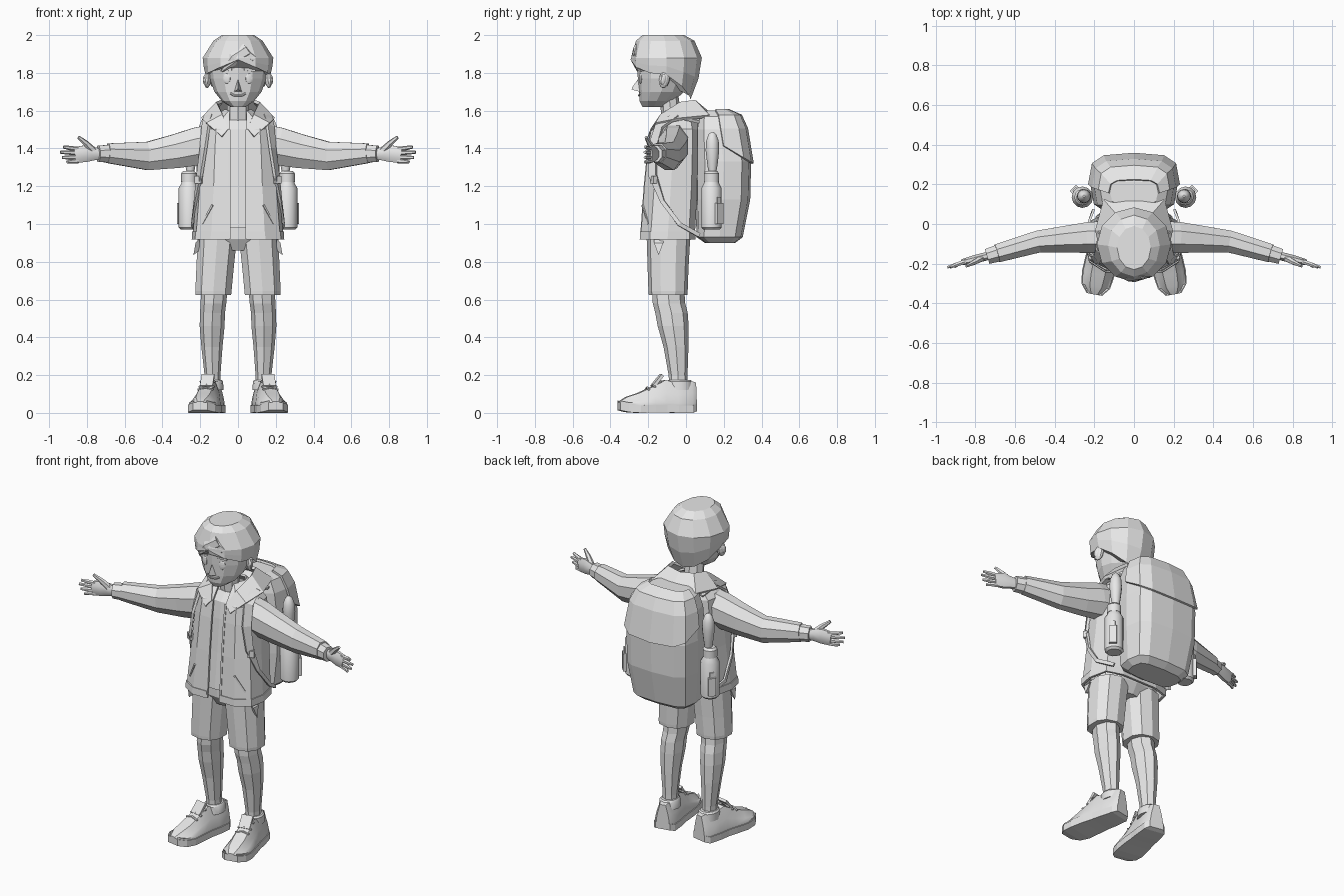
import bpy, bmesh, math
from mathutils import Vector, Matrix, Euler

cube = bpy.data.objects.get("Cube")
if cube:
    bpy.data.objects.remove(cube, do_unlink=True)

grey = bpy.data.materials.new("plain_grey")
grey.use_nodes = True
grey.diffuse_color = (0.8, 0.8, 0.8, 1)
grey.node_tree.nodes["Principled BSDF"].inputs["Base Color"].default_value = (0.8, 0.8, 0.8, 1)


def finish(name, bm, mirror=False, smooth=False, solid=0):
    bmesh.ops.recalc_face_normals(bm, faces=bm.faces)
    me = bpy.data.meshes.new(name)
    bm.to_mesh(me)
    bm.free()
    me.materials.append(grey)
    ob = bpy.data.objects.new(name, me)
    bpy.context.collection.objects.link(ob)
    if mirror:
        ob.modifiers.new("mirror", 'MIRROR')
    if solid:
        mod = ob.modifiers.new("thickness", 'SOLIDIFY')
        mod.thickness, mod.offset = solid, 0
    if smooth:
        bpy.ops.object.select_all(action='DESELECT')
        ob.select_set(True)
        bpy.context.view_layer.objects.active = ob
        bpy.ops.object.shade_smooth_by_angle(angle=math.radians(35))
    return ob


def loft(name, rows, closed=True, **kw):
    """Bridge rows of points; closed rows get end caps."""
    bm = bmesh.new()
    rings = [[bm.verts.new(p) for p in row] for row in rows]
    n = len(rings[0])
    for a, b in zip(rings, rings[1:]):
        for i in range(n if closed else n - 1):
            j = (i + 1) % n
            bm.faces.new((a[i], a[j], b[j], b[i]))
    if closed:
        bm.faces.new(rings[0])
        bm.faces.new(rings[-1])
    return finish(name, bm, **kw)


def ring(z, cx, cy, rx, ry, n=12, e=1.0):
    """Horizontal rounded section, first point at the front."""
    def power(v):
        return math.copysign(abs(v) ** e, v) if abs(v) > 1e-6 else 0
    return [Vector((cx + rx * power(math.sin(a)), cy - ry * power(math.cos(a)), z))
            for a in (math.tau * i / n for i in range(n))]


def stack(name, levels, n=12, e=1.0, **kw):
    return loft(name, [ring(*lv, n=n, e=e) for lv in levels], **kw)


def tube(name, path, sizes, n=8, up=lambda p: Vector((0, 0, 1)), **kw):
    """Sweep an oval (or a flat bar when n is 4) along a path."""
    pts = [Vector(p) for p in path]
    if not isinstance(sizes, list):
        sizes = [sizes] * len(pts)
    rows = []
    for i, p in enumerate(pts):
        t = (pts[min(i + 1, len(pts) - 1)] - pts[max(i - 1, 0)]).normalized()
        side = t.cross(up(p)).normalized()
        top = side.cross(t)
        w, h = sizes[i]
        k = math.sqrt(2) if n == 4 else 1
        rows.append([p + side * w * k * math.cos(a) + top * h * k * math.sin(a)
                     for a in (math.tau * (j + 0.5) / n for j in range(n))])
    return loft(name, rows, **kw)


def solid_shape(name, kind, loc, size, rot=(0, 0, 0), **kw):
    bm = bmesh.new()
    m = Matrix.LocRotScale(Vector(loc), Euler(rot), Vector(size))
    if kind == "ball":
        bmesh.ops.create_uvsphere(bm, u_segments=10, v_segments=7, radius=1, matrix=m)
    else:
        bmesh.ops.create_cube(bm, size=2, matrix=m)
    return finish(name, bm, **kw)


# Head, neck and face
stack("head", [(1.62, 0, -.17, .04, .06), (1.65, 0, -.155, .085, .09), (1.7, 0, -.13, .125, .12),
               (1.77, 0, -.115, .15, .14), (1.85, 0, -.115, .155, .145), (1.93, 0, -.1, .13, .13)])
stack("neck", [(1.5, 0, -.07, .06, .055), (1.68, 0, -.09, .058, .05)], n=8)
solid_shape("ear", "ball", (.162, -.115, 1.765), (.018, .03, .046), (-.2, 0, .3), mirror=True)
solid_shape("ear_inner", "ball", (.175, -.12, 1.765), (.01, .016, .028), (-.2, 0, .3), mirror=True)
loft("nose", [[(-.02, -.245, 1.7), (.02, -.245, 1.7), (0, -.245, 1.78)],
              [(-.004, -.288, 1.712), (.004, -.288, 1.712), (0, -.286, 1.722)]])
solid_shape("eye", "ball", (.06, -.241, 1.77), (.021, .006, .027), (0, 0, .25), mirror=True)
solid_shape("eyebrow", "box", (.062, -.245, 1.815), (.03, .004, .005), (0, .12, .25), mirror=True)
tube("mouth", [(-.04, -.243, 1.692), (-.018, -.25, 1.68), (.018, -.25, 1.68), (.04, -.243, 1.692)],
     (.004, .006), n=6)

# Hair: a faceted cap whose lower edge falls from the fringe to the nape
edge_z = [1.87, 1.83, 1.8, 1.79, 1.73, 1.68, 1.66]
edge_r = [1.02, 1, .97, .92, .87, .74, .68]
crown = [ring(2, 0, -.12, .085, .11), ring(1.97, 0, -.11, .13, .155), ring(1.88, 0, -.103, .187, .187)]
edge, middle = [], []
for i, p in enumerate(crown[-1]):
    k = min(i, 12 - i)
    q = Vector((p.x * edge_r[k], -.103 + (p.y + .103) * edge_r[k], edge_z[k]))
    edge.append(q)
    middle.append(p.lerp(q, .5) + Vector(((p.x - q.x) * .2, (p.y - q.y) * .2, 0)))
loft("hair", crown + [middle, edge])
tube("fringe_right", [(.05, -.26, 1.92), (-.02, -.275, 1.875), (-.085, -.255, 1.81)],
     [(.018, .04), (.016, .035), (.004, .006)], n=6)
tube("fringe_left", [(.02, -.265, 1.92), (.08, -.255, 1.875), (.145, -.2, 1.81)],
     [(.018, .03), (.016, .025), (.004, .006)], n=6)

# Shirt and open jacket
stack("shirt", [(.98, 0, -.1, .2, .128), (1.2, 0, -.08, .185, .123), (1.4, 0, -.07, .17, .113),
                (1.5, 0, -.065, .15, .103), (1.55, 0, -.06, .08, .067)], e=.6)


def jacket_row(z, rx, yf, yb):
    return [(.045, yf, z), (rx * .6, yf, z), (rx * .93, yf + .05, z), (rx, (yf + yb) / 2, z),
            (rx * .9, yb - .03, z), (rx * .5, yb, z), (0, yb, z)]


loft("jacket", [jacket_row(*r) for r in [
    (.92, .235, -.235, .04), (1.2, .212, -.215, .055), (1.4, .2, -.195, .06),
    (1.5, .19, -.18, .06), (1.56, .13, -.135, .05), (1.6, .07, -.1, .02)]],
    closed=False, mirror=True, solid=.012)
loft("jacket_hem", [jacket_row(.918, .238, -.238, .043), jacket_row(.96, .236, -.236, .045)],
     closed=False, mirror=True, solid=.014)
tube("zip_edge", [(.046, -.238, .92), (.046, -.218, 1.2), (.046, -.198, 1.4), (.046, -.183, 1.5)],
     (.006, .006), n=4, up=lambda p: Vector((0, -1, 0)), mirror=True)
tube("pocket_slit", [(.135, -.23, 1.1), (.19, -.198, 1)], (.005, .005), n=4, mirror=True)
loft("collar", [
    [(.05, -.18, 1.5), (.08, -.13, 1.575), (.11, -.03, 1.64), (.085, .045, 1.65), (0, .055, 1.64)],
    [(.085, -.195, 1.46), (.165, -.155, 1.53), (.19, -.03, 1.555), (.15, .12, 1.57), (0, .15, 1.56)]],
    closed=False, mirror=True, solid=.018)

# Sleeves, cuffs and hands
tube("sleeve", [(.14, -.065, 1.42), (.22, -.068, 1.41), (.33, -.075, 1.385),
                (.48, -.088, 1.36), (.69, -.148, 1.375)],
     [(.085, .115), (.085, .108), (.073, .097), (.06, .081), (.05, .056)], mirror=True)
tube("cuff", [(.685, -.147, 1.372), (.74, -.164, 1.372)], [(.046, .05), (.042, .047)], mirror=True)
tube("palm", [(.72, -.157, 1.37), (.765, -.168, 1.372), (.81, -.18, 1.372), (.865, -.192, 1.365)],
     [(.022, .03), (.023, .038), (.023, .048), (.016, .044)], mirror=True, smooth=True)
for finger, z, tip_x, tip_z in [("index", 1.396, .925, 1.408), ("middle", 1.376, .94, 1.38),
                                ("ring", 1.354, .93, 1.352), ("little", 1.334, .905, 1.328)]:
    tube(finger + "_finger", [(.845, -.188, z), (.89, -.203, (z + tip_z) / 2), (tip_x, -.218, tip_z)],
         [(.013, .013), (.012, .012), (.007, .008)], n=6, mirror=True, smooth=True)
tube("thumb", [(.765, -.172, 1.385), (.805, -.193, 1.427), (.845, -.212, 1.46)],
     [(.018, .022), (.014, .016), (.007, .009)], n=6, mirror=True, smooth=True)

# Shorts and legs
stack("shorts_top", [(.86, 0, -.09, .08, .08), (.92, 0, -.09, .212, .115), (1, 0, -.09, .205, .115)], e=.8)
stack("shorts_leg", [(.625, .13, -.095, .098, .102), (.645, .13, -.095, .1, .104),
                     (.76, .122, -.095, .103, .108), (.92, .11, -.093, .108, .115)],
      n=10, e=.85, mirror=True)
loft("shorts_pocket_tab", [[(.205, -.17, .92), (.205, -.12, .92), (.205, -.145, .86)],
                           [(.225, -.17, .9), (.225, -.12, .9), (.236, -.145, .835)]], mirror=True)
stack("leg", [(.13, .135, -.04, .042, .048), (.2, .135, -.042, .042, .05), (.35, .138, -.053, .056, .066),
              (.46, .137, -.068, .066, .082), (.53, .135, -.077, .066, .086),
              (.58, .13, -.09, .068, .086), (.66, .125, -.095, .07, .085)], n=8, mirror=True)

# Shoes, turned slightly outward
heel, toe = Vector((.125, .05, 0)), Vector((.2, -.355, 0))
across = Vector((.983, .182, 0))


def shoe_row(t, w, zb, zt):
    half = [(.85, zb), (1, zb + .02), (1, zb + .045), (.82, zb + .6 * (zt - zb)), (.45, zt)]
    section = half + [(-s, z) for s, z in reversed(half)]
    return [heel.lerp(toe, t) + across * w * s + Vector((0, 0, z)) for s, z in section]


shoe = [(0, .04, .015, .16), (.06, .06, .006, .168), (.25, .067, .006, .155), (.4, .068, .008, .175),
        (.55, .074, .008, .142), (.75, .078, .006, .105), (.9, .068, .01, .085), (1, .035, .02, .06)]
loft("shoe", [shoe_row(*r) for r in shoe], mirror=True, smooth=True)
sole = []
for t, w, zb, zt in shoe:
    c = heel.lerp(toe, t)
    sole.append([c + across * (w + .005) * s + Vector((0, 0, z))
                 for s, z in ((-1, zb - .006), (1, zb - .006), (1, zb + .034), (-1, zb + .034))])
loft("sole", sole, mirror=True)
stack("shoe_ankle_rim", [(.12, .134, -.035, .058, .072), (.165, .135, -.035, .056, .068),
                         (.175, .135, -.035, .048, .058)], mirror=True, smooth=True)
c = heel.lerp(toe, .44)
tube("shoe_tongue", [heel.lerp(toe, .56) + Vector((0, 0, .14)), c + Vector((0, 0, .2))],
     (.034, .008), n=4, mirror=True)
for i, z in enumerate((.176, .15, .135)):
    c = heel.lerp(toe, .47 + .08 * i) + Vector((0, 0, z))
    tube("shoe_lace_%d" % (i + 1), [c - across * .042 - Vector((0, 0, .012)), c, c + across * .042 - Vector((0, 0, .012))],
         (.007, .005), n=6, mirror=True)

# Backpack with overlapping flap
pack = [(.9, 0, .18, .16, .08), (.93, 0, .178, .195, .122), (1.13, 0, .195, .218, .145),
        (1.33, 0, .198, .22, .147), (1.5, 0, .183, .2, .132), (1.57, 0, .172, .17, .112),
        (1.6, 0, .155, .12, .06)]
stack("backpack", pack, e=.58)
flap = []
for z, cx, cy, rx, ry in pack[:2:-1]:
    row = ring(z + .004, cx, cy, rx + .006, ry + .008, e=.58)[3:10]
    if z == pack[3][0]:
        for p in row:
            p.z += .08 - .09 * max(0, (p.y - cy) / ry)
    flap.append(row)
loft("backpack_flap", flap, closed=False, solid=.012)
tube("shoulder_strap", [(.14, .07, 1.55), (.155, -.05, 1.575), (.17, -.14, 1.52), (.183, -.178, 1.4),
                        (.203, -.177, 1.26), (.226, -.125, 1.12), (.243, -.035, 1), (.205, .07, .94)],
     [(.026, .008)] * 4 + [(.022, .008)] + [(.011, .006)] * 3, n=4,
     up=lambda p: Vector((p.x, p.y + .07, max(0, p.z - 1.45) * 3)), mirror=True)
solid_shape("strap_buckle", "box", (.208, -.17, 1.235), (.02, .012, .02), (0, 0, .5), mirror=True)

# Side bottles
def turned(name, x, y, profile):
    stack(name, [(z, x, y, r, r) for z, r in profile], mirror=True, smooth=True)


turned("bottle", .26, .135, [(.97, .042), (.982, .054), (1.19, .054), (1.215, .04), (1.23, .036)])
turned("bottle_cap", .26, .135, [(1.222, .041), (1.268, .041), (1.28, .03)])
turned("bottle_tall_stopper", .252, .14, [(1.27, .02), (1.32, .028), (1.39, .036), (1.44, .033),
                                          (1.475, .02), (1.488, .006)])
solid_shape("bottle_clip", "box", (.298, .172, 1.055), (.014, .022, .055), (0, 0, .75), mirror=True)
solid_shape("bottle_clip_top", "box", (.295, .17, 1.125), (.01, .012, .018), (0, 0, .75), mirror=True)
